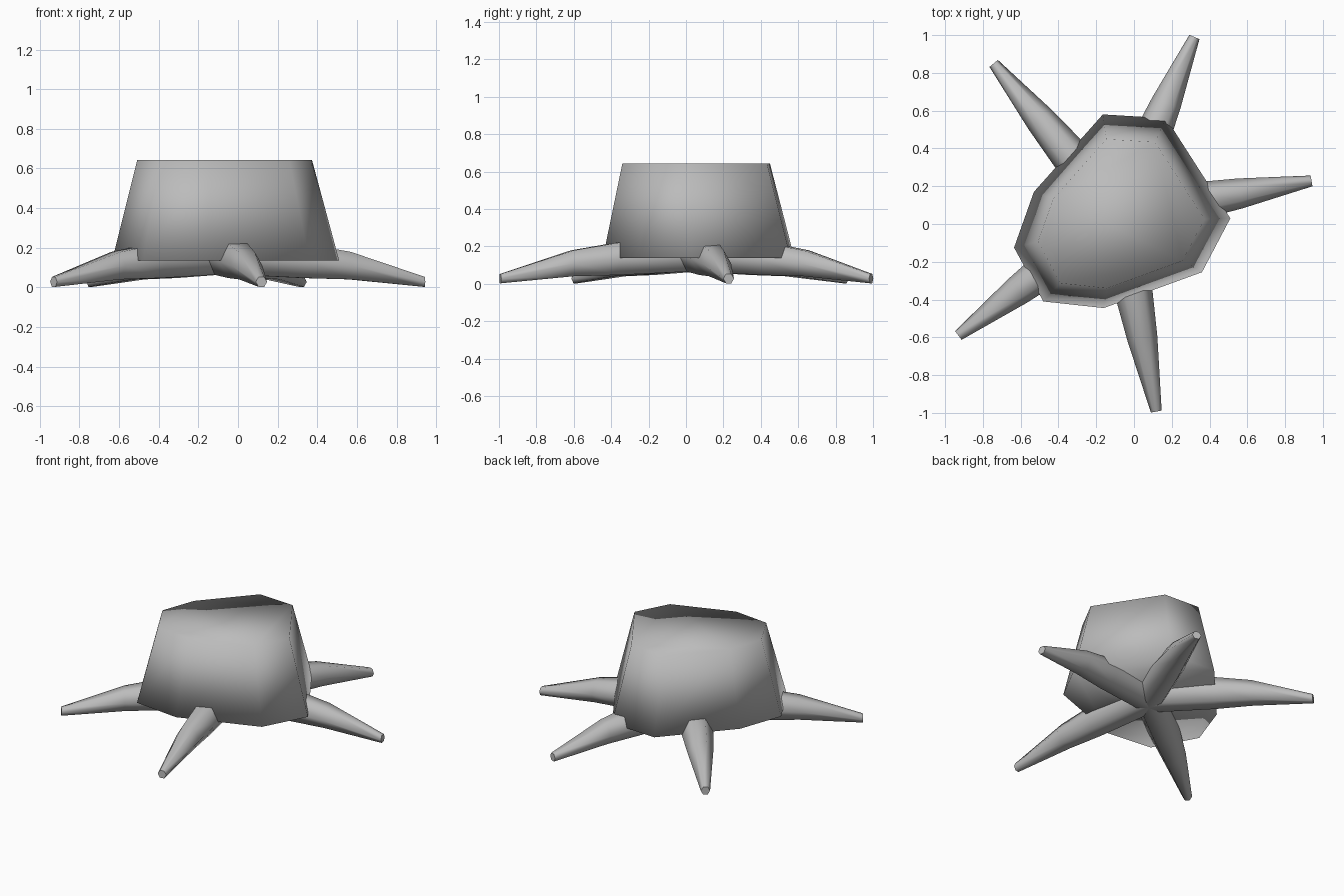
import bpy
import bmesh
from mathutils import Vector

cube = bpy.data.objects.get("Cube")
if cube:
    bpy.data.objects.remove(cube, do_unlink=True)

grey = bpy.data.materials.new("plain grey")
grey.use_nodes = True
COLOUR = (0.5, 0.5, 0.5, 1)
grey.diffuse_color = COLOUR
grey.node_tree.nodes["Principled BSDF"].inputs["Base Color"].default_value = COLOUR


def loft(name, rings, smooth_caps):
    """Skin a list of matching rings and close both ends."""
    bm = bmesh.new()
    loops = [[bm.verts.new(p) for p in ring] for ring in rings]
    n = len(loops[0])
    for low, high in zip(loops, loops[1:]):
        for i in range(n):
            j = (i + 1) % n
            bm.faces.new((low[i], low[j], high[j], high[i])).smooth = True
    for end in (loops[0][::-1], loops[-1]):
        bm.faces.new(end).smooth = smooth_caps
    bmesh.ops.recalc_face_normals(bm, faces=bm.faces)
    mesh = bpy.data.meshes.new(name)
    bm.to_mesh(mesh)
    bm.free()
    mesh.materials.append(grey)
    obj = bpy.data.objects.new(name, mesh)
    bpy.context.collection.objects.link(obj)


# Trunk: irregular eight-sided block, tapering upward, softly shaded throughout
outline = [(0.51, 0.03), (0.17, 0.56), (-0.165, 0.58), (-0.53, 0.17),
           (-0.635, -0.125), (-0.48, -0.41), (-0.16, -0.445), (0.36, -0.255)]
centre = Vector((-0.085, 0.01))
base, top = [], []
for x, y in outline:
    p = Vector((x, y))
    base.append((x, y, 0.137))
    top.append((*centre.lerp(p, 0.77), 0.643))
loft("trunk", [base, top], True)

# Roots: tapering six-sided arms meeting under the trunk
hub = Vector((-0.08, 0.05))
tips = {"front_root": (0.118, -0.993), "right_root": (-0.93, -0.59),
        "left_root": (0.94, 0.228), "back_root": (0.32, 0.99),
        "back_right_root": (-0.743, 0.85)}
# position along the root, centre height, radius
stations = [(0, 0.165, 0.112), (0.4, 0.134, 0.1),
            (0.63, 0.11, 0.08), (1, 0.028, 0.029)]
HALF = 0.866
hexagon = [(1, 0), (0.5, HALF), (-0.5, HALF), (-1, 0), (-0.5, -HALF), (0.5, -HALF)]
for name, tip in tips.items():
    tip = Vector(tip)
    along = (tip - hub).normalized()
    side = Vector((-along.y, along.x))
    rings = []
    for t, z, r in stations:
        mid = hub.lerp(tip, t)
        rings.append([(*(mid + side * u * r), z + v * r) for u, v in hexagon])
    loft(name, rings, False)
